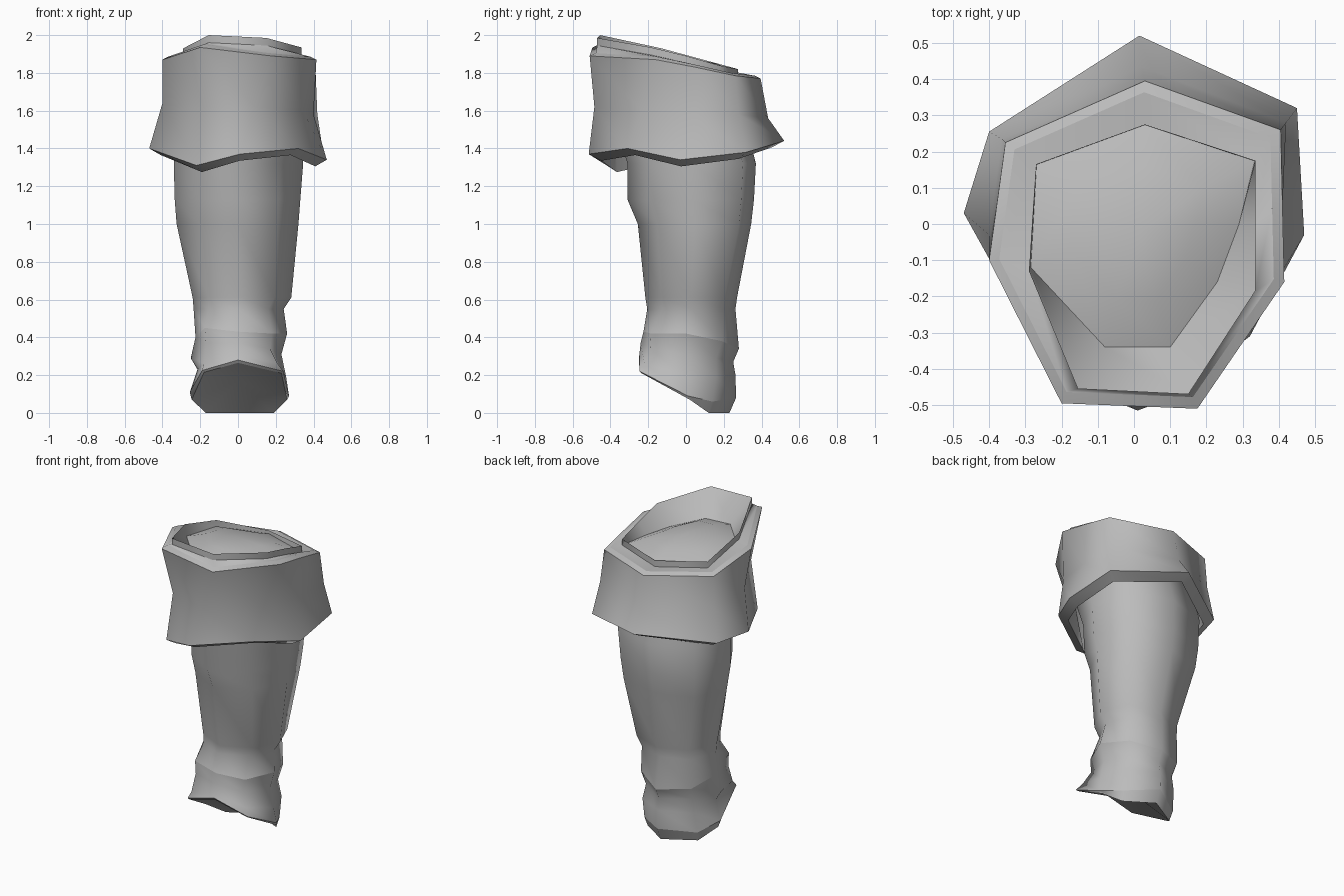
import bpy, bmesh, math

grey = bpy.data.materials.new("plain_grey")
grey.diffuse_color = (0.5, 0.5, 0.5, 1)


def loft(name, rings, sharp_rings, start_cap=None, end_cap=None, closed=False):
    """Skin a stack of equal rings smoothly, keeping the listed rings as hard edges."""
    bm = bmesh.new()
    loops = [[bm.verts.new(p) for p in r] for r in rings]
    n = len(loops[0])
    pairs = list(zip(loops, loops[1:]))
    if closed:
        pairs.append((loops[-1], loops[0]))
    for a, b in pairs:
        for i in range(n):
            j = (i + 1) % n
            bm.faces.new((a[i], a[j], b[j], b[i]))
    for ring, centre in ((loops[0], start_cap), (loops[-1], end_cap)):
        if centre:
            c = bm.verts.new(centre)
            for i in range(n):
                bm.faces.new((ring[i], ring[(i + 1) % n], c))
    bmesh.ops.recalc_face_normals(bm, faces=bm.faces[:])
    for f in bm.faces:
        f.smooth = True
    for k in sharp_rings:
        for i in range(n):
            bm.edges.get((loops[k][i], loops[k][(i + 1) % n])).smooth = False
    me = bpy.data.meshes.new(name)
    bm.to_mesh(me)
    bm.free()
    me.materials.append(grey)
    ob = bpy.data.objects.new(name, me)
    bpy.context.collection.objects.link(ob)
    return ob


def section(x0, x1, y0, y1, z, corners):
    """Eight-sided section; corners give fullness of back right, back left, front left, front right."""
    pts = []
    for k in range(8):
        a = k * math.pi / 4
        s = corners[k // 2] if k % 2 else 1.0
        pts.append(((x0 + x1) / 2 + (x1 - x0) / 2 * s * math.cos(a),
                    (y0 + y1) / 2 + (y1 - y0) / 2 * s * math.sin(a), z))
    return pts


def inset(ring, f, dz, cy=-0.05):
    return [(x * f, cy + (y - cy) * f, z + dz) for x, y, z in ring]


# Shaft: domed top behind a raised lip, ankle folds and a slanted foot end
rim = [(.335, 0, 1.89), (.335, .175, 1.84), (.03, .275, 1.82), (-.27, .165, 1.85),
       (-.29, -.13, 1.93), (-.155, -.455, 2.0), (.15, -.47, 1.985), (.335, -.185, 1.935)]
groove = [(.29, 0, 1.81), (.333, .174, 1.80), (.03, .274, 1.80), (-.269, .164, 1.81),
          (-.285, -.12, 1.85), (-.08, -.34, 1.85), (.10, -.34, 1.84), (.23, -.16, 1.82)]
dome = [(.17, 0, 1.865), (.19, .10, 1.85), (.03, .16, 1.85), (-.16, .09, 1.86),
        (-.17, -.07, 1.88), (-.05, -.21, 1.89), (.06, -.21, 1.885), (.14, -.10, 1.87)]
collar = [(x, y, z - .12) for x, y, z in rim]
upper, lower = (1.13, 1.08, .87, .93), (1.03, 1.0, .95, .93)
sections = [(-.34, .345, -.31, .37, 1.32, upper), (-.335, .33, -.31, .36, 1.13, upper),
            (-.325, .32, -.255, .345, 1.0, (1.11, 1.06, .89, .93)),
            (-.24, .282, -.215, .27, .61, lower), (-.235, .242, -.205, .262, .55, lower)]
fold = [(.26, 0, .42), (.19, .19, .38), (.02, .28, .34), (-.17, .19, .36),
        (-.225, 0, .40), (-.175, -.19, .45), (0, -.225, .43), (.18, -.185, .42)]
ankle = [(.23, 0, .31), (.175, .16, .29), (.02, .25, .27), (-.155, .16, .28),
         (-.25, 0, .29), (-.17, -.19, .37), (0, -.24, .37), (.17, -.19, .34)]
heel = [(.255, 0, .19), (.20, .16, .19), (.02, .262, .20), (-.17, .16, .19),
        (-.215, 0, .23), (-.18, -.22, .26), (0, -.247, .31), (.21, -.22, .26)]
foot = [(.27, .01, .09), (.20, .14, .06), (.02, .265, .08), (-.18, .14, .06),
        (-.255, .01, .11), (-.19, -.245, .225), (0, -.25, .28), (.24, -.245, .22)]
sole = [(.26, .02, .07), (.19, .12, 0), (.02, .23, 0), (-.17, .12, 0),
        (-.245, .02, .07), (-.18, -.235, .215), (0, -.24, .265), (.23, -.235, .21)]
loft("shaft", [dome, groove, rim, collar] + [section(*s) for s in sections]
     + [fold, ankle, heel, foot, sole], sharp_rings=(1, 2, 3, 9, 12, 13),
     start_cap=(.02, -.02, 1.885), end_cap=(0, 0, .17))

# Cuff: thick folded band, pinched at the middle and flared at its hem
top = [(.41, .05, 1.83), (.405, .26, 1.785), (.03, .395, 1.77), (-.355, .225, 1.80),
       (-.40, -.10, 1.87), (-.20, -.495, 1.935), (.175, -.51, 1.89), (.415, -.16, 1.87)]
waist = [(.40, .02, 1.58), (.42, .28, 1.58), (.02, .435, 1.56), (-.365, .235, 1.60),
         (-.40, -.03, 1.64), (-.18, -.41, 1.62), (.09, -.485, 1.62), (.345, -.235, 1.60)]
hem = [(.47, -.03, 1.34), (.45, .32, 1.38), (.015, .52, 1.44), (-.40, .255, 1.39),
       (-.47, .03, 1.40), (-.22, -.42, 1.31), (.01, -.515, 1.37), (.32, -.31, 1.40)]
lip = inset(top, .93, .015)
seat = [(x, y, z - .04) for x, y, z in rim]
loft("cuff", [top, waist, hem, inset(hem, .87, -.035, 0), inset(waist, .9, 0, 0),
              seat, lip], sharp_rings=(0, 2, 3, 5, 6), closed=True)
